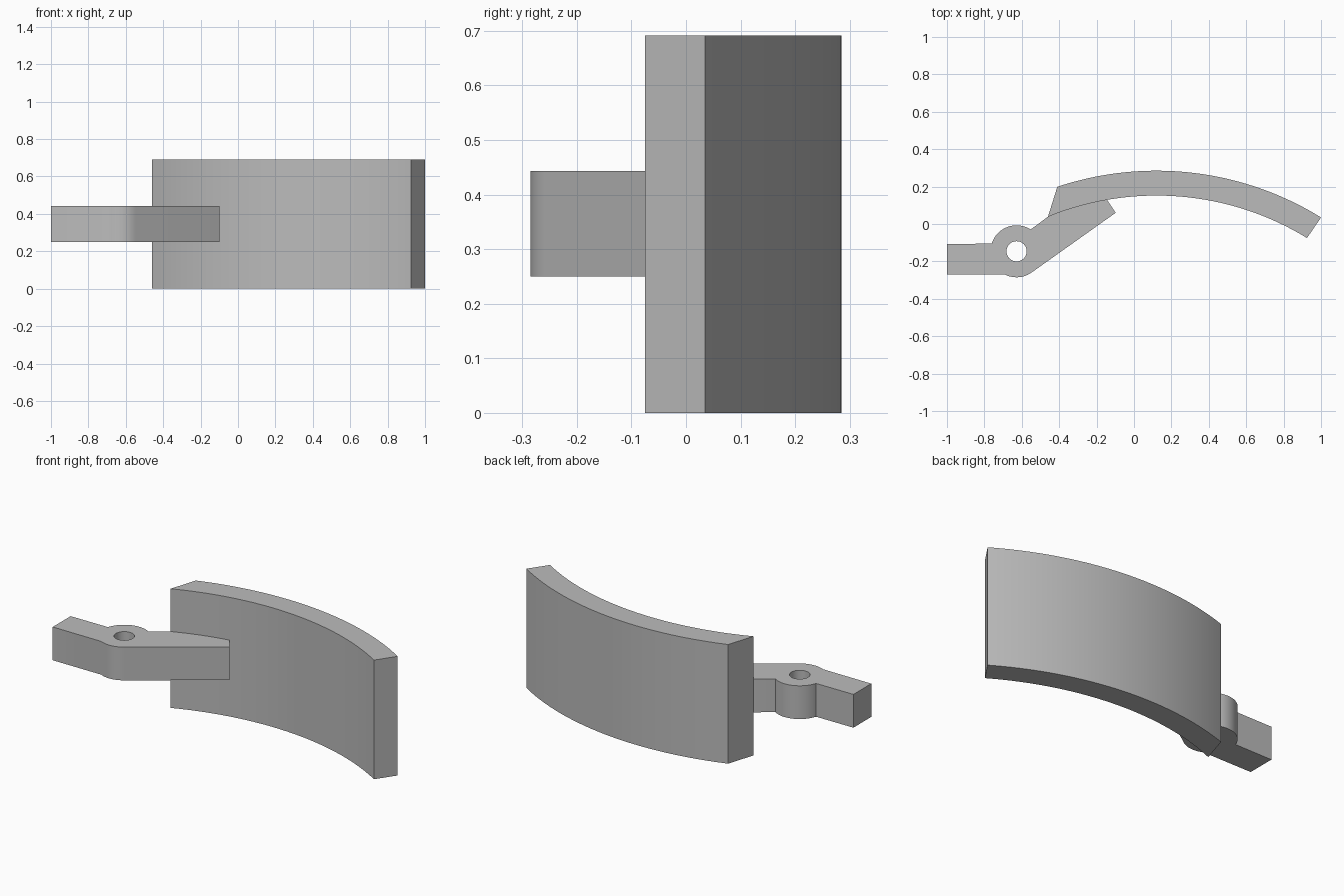
import bpy, bmesh
from math import sin, cos, asin, radians, pi

if "Cube" in bpy.data.objects:
    bpy.data.objects.remove(bpy.data.objects["Cube"])

grey = bpy.data.materials.new("plain grey")
grey.use_nodes = True
grey.diffuse_color = (0.5, 0.5, 0.5, 1)
grey.node_tree.nodes["Principled BSDF"].inputs["Base Color"].default_value = (0.5, 0.5, 0.5, 1)


def arc(cx, cy, r, start, end, steps):
    """Points on a circle, angles in radians from +x."""
    angles = [start + (end - start) * i / steps for i in range(steps + 1)]
    return [(cx + r * cos(a), cy + r * sin(a)) for a in angles]


def plate(name, loops, bottom, top):
    """Extrude an outline, with optional holes, upwards."""
    bm = bmesh.new()
    for pts in loops:
        vs = [bm.verts.new((x, y, bottom)) for x, y in pts]
        for a, b in zip(vs, vs[1:] + vs[:1]):
            bm.edges.new((a, b))
    bmesh.ops.triangle_fill(bm, use_beauty=True, use_dissolve=False,
                            edges=bm.edges[:], normal=(0, 0, 1))
    ext = bmesh.ops.extrude_face_region(bm, geom=bm.faces[:], use_keep_orig=True)
    for v in ext["geom"]:
        if isinstance(v, bmesh.types.BMVert):
            v.co.z = top
    bmesh.ops.recalc_face_normals(bm, faces=bm.faces[:])
    mesh = bpy.data.meshes.new(name)
    bm.to_mesh(mesh)
    bm.free()
    mesh.materials.append(grey)
    obj = bpy.data.objects.new(name, mesh)
    bpy.context.collection.objects.link(obj)
    bpy.ops.object.select_all(action="DESELECT")
    obj.select_set(True)
    bpy.context.view_layer.objects.active = obj
    bpy.ops.object.shade_smooth_by_angle(angle=radians(25))
    return obj


# Curved panel
CX, CY, OUTER, INNER = 0.12, -1.389, 1.674, 1.541


def at_x(x, r):
    return pi / 2 - asin((x - CX) / r)


outer = arc(CX, CY, OUTER, at_x(-0.41, OUTER), at_x(1.0, OUTER), 40)
inner = arc(CX, CY, INNER, at_x(0.925, INNER), at_x(-0.46, INNER), 40)
plate("curved_panel", [outer + inner], 0, 0.691)

# Hinge arm: straight tab, round boss with pin hole, and strut seated on the panel
HX, HY, BOSS = -0.628, -0.146, 0.139
boss_low = arc(HX, HY, BOSS, radians(244), radians(305), 12)
boss_high = arc(HX, HY, BOSS, radians(57), radians(163), 20)
SEAT = INNER + 0.002
seat = arc(CX, CY, SEAT, at_x(-0.145, SEAT), at_x(-0.455, SEAT), 12)
outline = [(-1, -0.106), (-1, -0.27)] + boss_low + [(-0.098, 0.06)] + seat + boss_high
hole = arc(HX, HY, 0.054, 0, 2 * pi, 40)[:-1]
plate("hinge_arm", [outline, hole], 0.25, 0.443)
